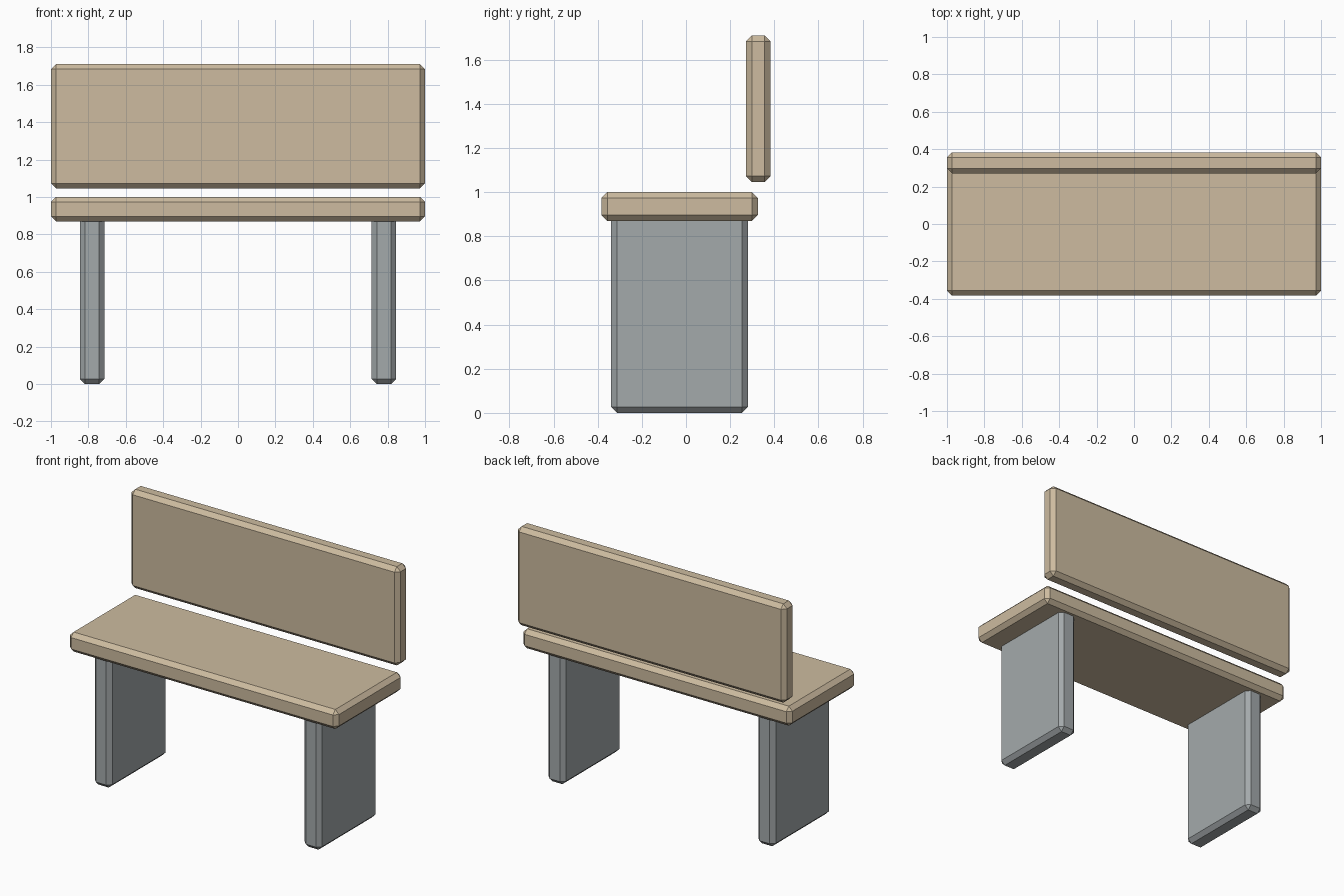
import bpy

cube = bpy.data.objects.get("Cube")
if cube:
    bpy.data.objects.remove(cube, do_unlink=True)


def material(name, rgb):
    mat = bpy.data.materials.new(name)
    mat.use_nodes = True
    mat.diffuse_color = (*rgb, 1)
    mat.node_tree.nodes["Principled BSDF"].inputs["Base Color"].default_value = (*rgb, 1)
    return mat


def slab(name, low, high, mat, chamfer=0.027):
    """Box between two corners with a flat chamfer on every edge."""
    bpy.ops.mesh.primitive_cube_add(size=1, location=[(a + b) / 2 for a, b in zip(low, high)])
    obj = bpy.context.object
    obj.name = name
    obj.scale = [b - a for a, b in zip(low, high)]
    bpy.ops.object.transform_apply(location=False, rotation=False, scale=True)
    bevel = obj.modifiers.new("chamfer", "BEVEL")
    bevel.width = chamfer
    bevel.segments = 1
    obj.data.materials.append(mat)
    return obj


wood = material("pale wood", (0.61, 0.50, 0.35))
stone = material("grey stone", (0.37, 0.40, 0.41))

# Seat and floating backrest
slab("seat", (-1, -0.383, 0.869), (1, 0.325, 1.0), wood)
slab("backrest", (-1, 0.271, 1.046), (1, 0.383, 1.71), wood)

# Slab legs, tops sunk into the seat
for side, x in (("left", 0.78), ("right", -0.78)):
    slab(side + "_leg", (x - 0.065, -0.34, 0), (x + 0.065, 0.28, 0.91), stone)
